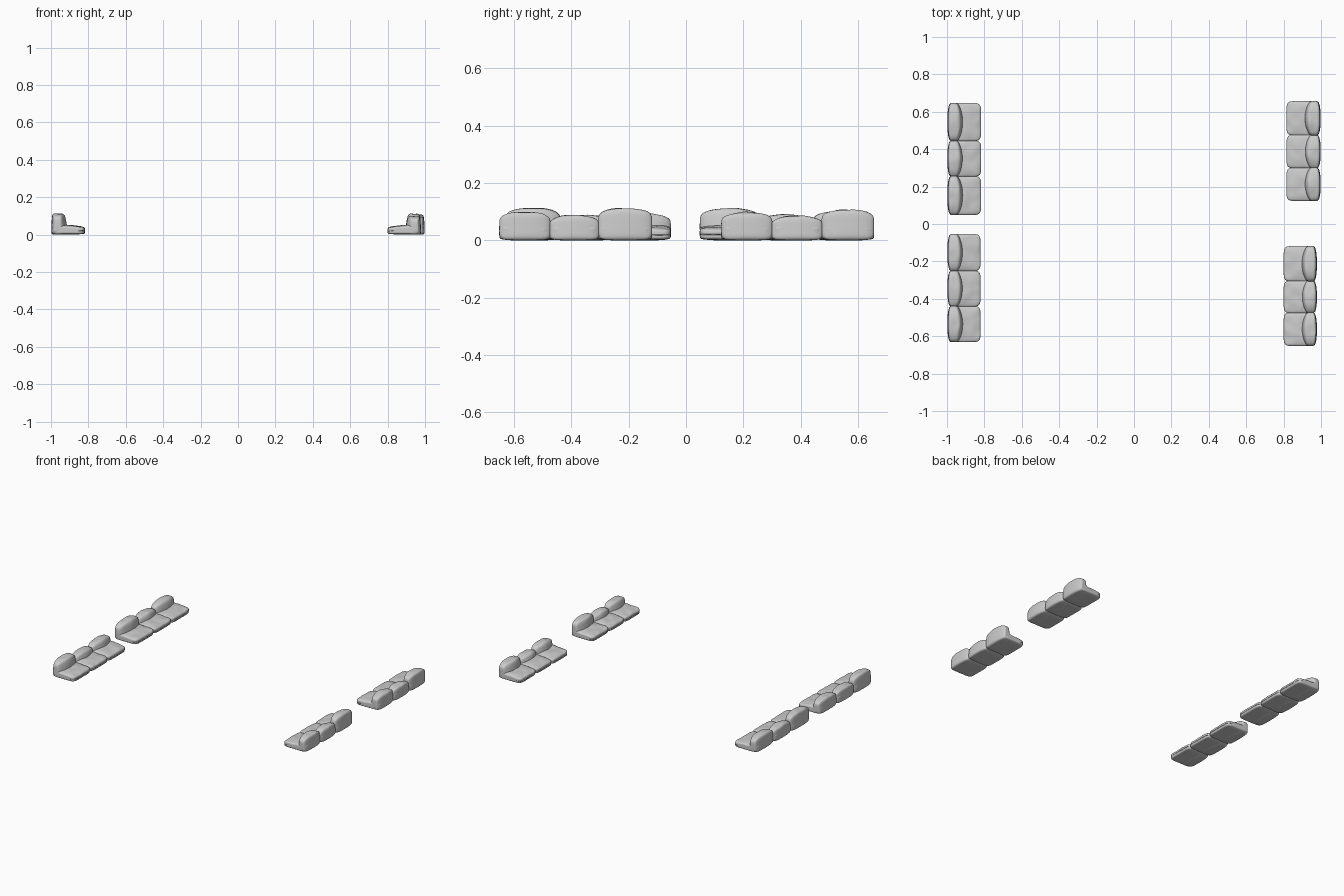
import bpy, bmesh
from mathutils import Vector, noise

cube = bpy.data.objects.get("Cube")
if cube:
    bpy.data.objects.remove(cube, do_unlink=True)

fabric = bpy.data.materials.new("grey_fabric")
fabric.use_nodes = True
grey = (0.6, 0.6, 0.6, 1)
fabric.diffuse_color = grey
fabric.node_tree.nodes["Principled BSDF"].inputs["Base Color"].default_value = grey


def cushion(name, shape, power):
    """Rounded block in -1..1, bent into a cushion by the shape function."""
    bm = bmesh.new()
    bmesh.ops.create_cube(bm, size=2)
    bmesh.ops.subdivide_edges(bm, edges=bm.edges[:], cuts=13, use_grid_fill=True)
    for v in bm.verts:
        a = [abs(c) for c in v.co]
        p = v.co * (max(a) / sum(c ** power for c in a) ** (1 / power))
        co = Vector(shape(p))
        # soft creases in the cloth
        v.co = co + Vector((0, 0, 0.004 * noise.noise(co * 22) * (p.z + 1) / 2))
    bmesh.ops.recalc_face_normals(bm, faces=bm.faces[:])
    mesh = bpy.data.meshes.new(name)
    bm.to_mesh(mesh)
    bm.free()
    mesh.materials.append(fabric)
    mesh.shade_smooth()
    obj = bpy.data.objects.new(name, mesh)
    bpy.context.collection.objects.link(obj)


def sofa(name, back_x, side, depth, edges, heights, thickness):
    """Three seats in a row; side points from the backrest to the seat front."""
    for i, height in enumerate(heights):
        mid = (edges[i] + edges[i + 1]) / 2
        half = abs(edges[i + 1] - edges[i]) / 2 + 0.002

        def seat(p):
            u = depth * (0.515 + 0.485 * p.x)
            z = 0.03 + 0.022 * p.z
            if p.z > 0:
                z += 0.005 * (1 - p.y ** 2) * (1 - p.x ** 2) - 0.006 * p.x
            return back_x + side * u, mid + half * p.y, z

        def back(p):
            t = (p.z + 1) / 2
            swell = 1 - 0.45 * p.y ** 2
            front = 0.035 + (thickness - 0.035) * swell * (1 - 0.3 * t ** 2)
            rear = 0.008 * p.y ** 2 + 0.006 * t
            u = rear + (front - rear) * (p.x + 1) / 2
            z = 0.006 + (height - 0.006 - 0.014 * p.y ** 2) * t
            return back_x + side * u, mid + half * p.y, z

        cushion(f"{name}_seat_{i + 1}", seat, 7)
        cushion(f"{name}_backrest_{i + 1}", back, 6)


# right-hand pair
sofa("right_rear_sofa", -1.0, 1, 0.183, (0.05, 0.255, 0.445, 0.645), (0.118, 0.096, 0.108), 0.088)
sofa("right_front_sofa", -1.0, 1, 0.18, (-0.63, -0.44, -0.25, -0.055), (0.118, 0.094, 0.1), 0.088)
# left-hand pair
sofa("left_rear_sofa", 1.0, -1, 0.185, (0.125, 0.3, 0.475, 0.655), (0.104, 0.092, 0.114), 0.09)
sofa("left_front_sofa", 0.98, -1, 0.18, (-0.65, -0.475, -0.305, -0.12), (0.106, 0.094, 0.118), 0.085)

# rest the lowest point on the floor and centre the row exactly
parts = [o for o in bpy.data.objects if "_sofa_" in o.name]
low = min(v.co.z for o in parts for v in o.data.vertices)
for o in parts:
    for v in o.data.vertices:
        v.co.z -= low
